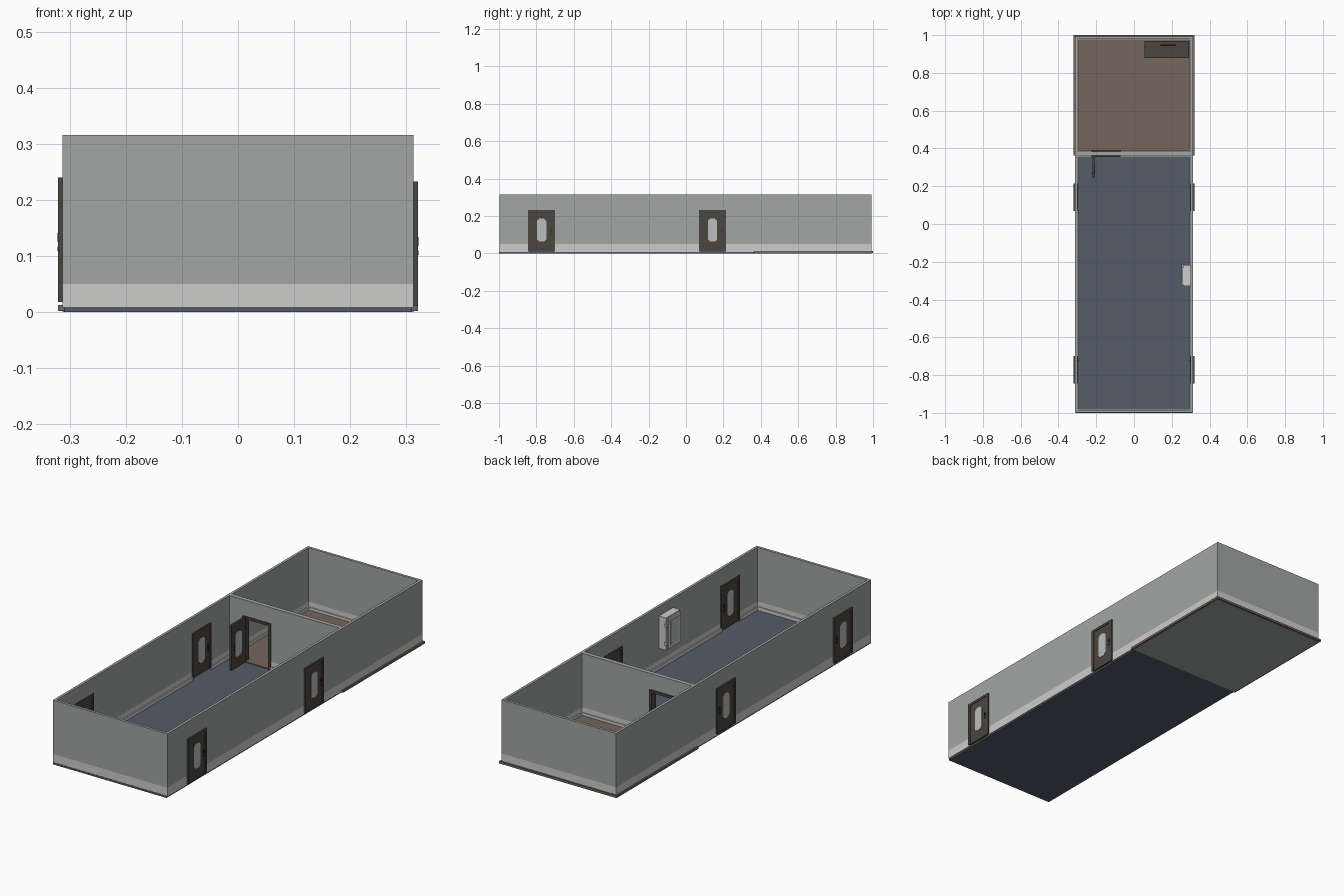
import bpy, bmesh, math
from mathutils import Vector

if "Cube" in bpy.data.objects:
    bpy.data.objects.remove(bpy.data.objects["Cube"])


def mat(name, rgb):
    m = bpy.data.materials.new(name)
    lin = [((c / 255 + 0.055) / 1.055) ** 2.4 for c in rgb]
    m.diffuse_color = (*lin, 1)
    m.use_nodes = True
    m.node_tree.nodes["Principled BSDF"].inputs["Base Color"].default_value = m.diffuse_color
    return m


GREY = mat("wall_grey", (162, 166, 165))
LIGHT = mat("pale_grey", (205, 206, 204))
BLUE = mat("blue_grey_floor", (84, 92, 104))
BROWN = mat("brown_floor", (118, 102, 93))
DARK = mat("dark_brown", (75, 70, 64))
GLASS = mat("glass_grey", (186, 191, 190))
BLACK = mat("black", (42, 41, 40))


def add_box(bm, lo, hi):
    r = bmesh.ops.create_cube(bm, size=1)
    for v in r["verts"]:
        v.co = Vector([lo[i] + (v.co[i] + 0.5) * (hi[i] - lo[i]) for i in range(3)])


def finish(bm, name, *mats):
    bmesh.ops.recalc_face_normals(bm, faces=bm.faces)
    me = bpy.data.meshes.new(name)
    bm.to_mesh(me)
    bm.free()
    for m in mats:
        me.materials.append(m)
    ob = bpy.data.objects.new(name, me)
    bpy.context.collection.objects.link(ob)
    return ob


def boxes(name, m, *pairs):
    bm = bmesh.new()
    for lo, hi in pairs:
        add_box(bm, lo, hi)
    return finish(bm, name, m)


def prism(bm, place, profile, w0, w1):
    a = [bm.verts.new(place(u, w0, z)) for u, z in profile]
    b = [bm.verts.new(place(u, w1, z)) for u, z in profile]
    n = len(a)
    bm.faces.new(a)
    bm.faces.new(b[::-1])
    for i in range(n):
        bm.faces.new((a[i], b[i], b[(i + 1) % n], a[(i + 1) % n]))


def chamfer(u0, u1, z0, z1, c):
    return [(u0 + c, z0), (u1 - c, z0), (u1, z0 + c), (u1, z1 - c),
            (u1 - c, z1), (u0 + c, z1), (u0, z1 - c), (u0, z0 + c)]


X, XI = 0.313, 0.300          # outer and inner side wall faces
Y0, Y1 = -0.998, 0.992
TOP, BAND, BASE = 0.316, 0.05, 0.008
DOORS = (-0.772, 0.142)


def wall(name, along, lo, hi, start, end, openings):
    """Straight wall with door openings; faces below BAND are pale."""
    bm = bmesh.new()

    def seg(a, b, z0):
        if along == "y":
            add_box(bm, (lo, a, z0), (hi, b, TOP))
        else:
            add_box(bm, (a, lo, z0), (b, hi, TOP))
    p = start
    for a, b, h in openings:
        seg(p, a, BASE)
        seg(a, b, h)
        p = b
    seg(p, end, BASE)
    bmesh.ops.bisect_plane(bm, geom=bm.verts[:] + bm.edges[:] + bm.faces[:],
                           plane_co=(0, 0, BAND), plane_no=(0, 0, 1))
    for f in bm.faces:
        f.material_index = int(f.calc_center_median().z < BAND)
    finish(bm, name, GREY, LIGHT)


# Floors
boxes("main_floor", BLUE, ((-0.31, -1, 0), (0.31, 0.37, 0.009)))
boxes("back_room_floor", BROWN, ((-0.321, 0.362, 0.002), (0.321, 1, 0.013)))
boxes("back_room_underside", GREY, ((-X, 0.37, 0), (X, 0.992, 0.003)))

# Walls
side_open = [(y - 0.065, y + 0.065, 0.225) for y in DOORS]
wall("right_wall", "y", XI, X, Y0, Y1, side_open)
wall("left_wall", "y", -X, -XI, Y0, Y1, side_open)
wall("front_wall", "x", Y0, Y0 + 0.013, -XI, XI, [])
wall("back_wall", "x", Y1 - 0.013, Y1, -XI, XI, [])
wall("partition_wall", "x", 0.362, 0.384, -XI, XI, [(-0.218, -0.08, 0.228)])

# Skirting inside both rooms
S, SZ = 0.006, 0.026
sk = []
for s in (-1, 1):
    a, b = sorted((s * XI, s * (XI - S)))
    for y0, y1 in ((Y0 + 0.013, -0.845), (-0.70, 0.07), (0.215, 0.362), (0.384, Y1 - 0.013)):
        sk.append(((a, y0, 0.008), (b, y1, SZ)))
for y in (Y0 + 0.013, Y1 - 0.013 - S):
    sk.append(((-XI, y, 0.008), (XI, y + S, SZ)))
for y in (0.362 - S, 0.384):
    sk.append(((-XI, y, 0.008), (-0.226, y + S, SZ)))
    sk.append(((-0.072, y, 0.008), (XI, y + S, SZ)))
boxes("skirting", LIGHT, *sk)


def door(name, place, z, half, t, frame=True):
    """Door leaf with a window; place maps (along, through, height)."""
    h = 0.222
    bm = bmesh.new()
    win = chamfer(-0.025, 0.025, z + 0.052, z + 0.175, 0.012)
    # leaf made as a slab with raised surround
    prism(bm, place, chamfer(-half, half, z, z + h, 0.003), -t * 0.75, t * 0.75)
    if frame:
        for u in (-half, half - 0.012):
            prism(bm, place, [(u, z), (u + 0.012, z), (u + 0.012, z + h), (u, z + h)], -t, t)
        prism(bm, place, [(-half, z + h - 0.012), (half, z + h - 0.012),
                          (half, z + h), (-half, z + h)], -t, t)
    finish(bm, name, DARK)
    bm = bmesh.new()
    prism(bm, place, win, -t * 0.75 - 0.001, t * 0.75 + 0.001)
    finish(bm, name + "_window", GLASS)
    bm = bmesh.new()
    u = half - 0.022
    for zz, r in ((z + 0.115, 0.008), (z + 0.095, 0.004)):
        prism(bm, place, chamfer(u - 0.003, u + 0.003, zz - r, zz + r, 0.001), -t - 0.001, t + 0.001)
    finish(bm, name + "_handle", BLACK)


# Four outside doors
for s, side, z in ((1, "right", 0.011), (-1, "left", 0.018)):
    for y, end in zip(DOORS, ("front", "rear")):
        door(f"{side}_{end}_door", lambda u, w, zz: (s * (0.308 + w), y + u, zz), z, 0.0725, 0.0125)

# Inner door frame and its open leaf
boxes("inner_door_frame", DARK,
      ((-0.226, 0.355, 0.009), (-0.214, 0.391, 0.238)),
      ((-0.084, 0.355, 0.009), (-0.072, 0.391, 0.238)),
      ((-0.214, 0.355, 0.226), (-0.084, 0.391, 0.238)))
door("inner_door", lambda u, w, zz: (-0.214 + w, 0.301 - u, zz), 0.014, 0.054, 0.007, False)

# Wall cabinet
boxes("wall_cabinet", LIGHT, ((0.262, -0.328, 0.11), (XI, -0.218, 0.27)))
boxes("wall_cabinet_door", LIGHT, ((0.254, -0.322, 0.116), (0.261, -0.228, 0.264)))
boxes("wall_cabinet_panel", GLASS, ((0.2525, -0.308, 0.13), (0.255, -0.242, 0.25)))
boxes("wall_cabinet_hinges", GREY,
      *[((0.252, -0.229, z), (0.266, -0.213, z + 0.018)) for z in (0.135, 0.225)])

# Desk and screen in the back room
boxes("desk", DARK,
      ((0.055, 0.88, 0.078), (0.29, 0.968, 0.086)),
      ((0.058, 0.885, 0.013), (0.066, 0.965, 0.078)),
      ((0.279, 0.885, 0.013), (0.287, 0.965, 0.078)),
      ((0.066, 0.955, 0.035), (0.279, 0.962, 0.078)))
boxes("desk_screen", BLACK,
      ((0.14, 0.942, 0.12), (0.222, 0.949, 0.185)),
      ((0.176, 0.943, 0.086), (0.186, 0.948, 0.12)))
